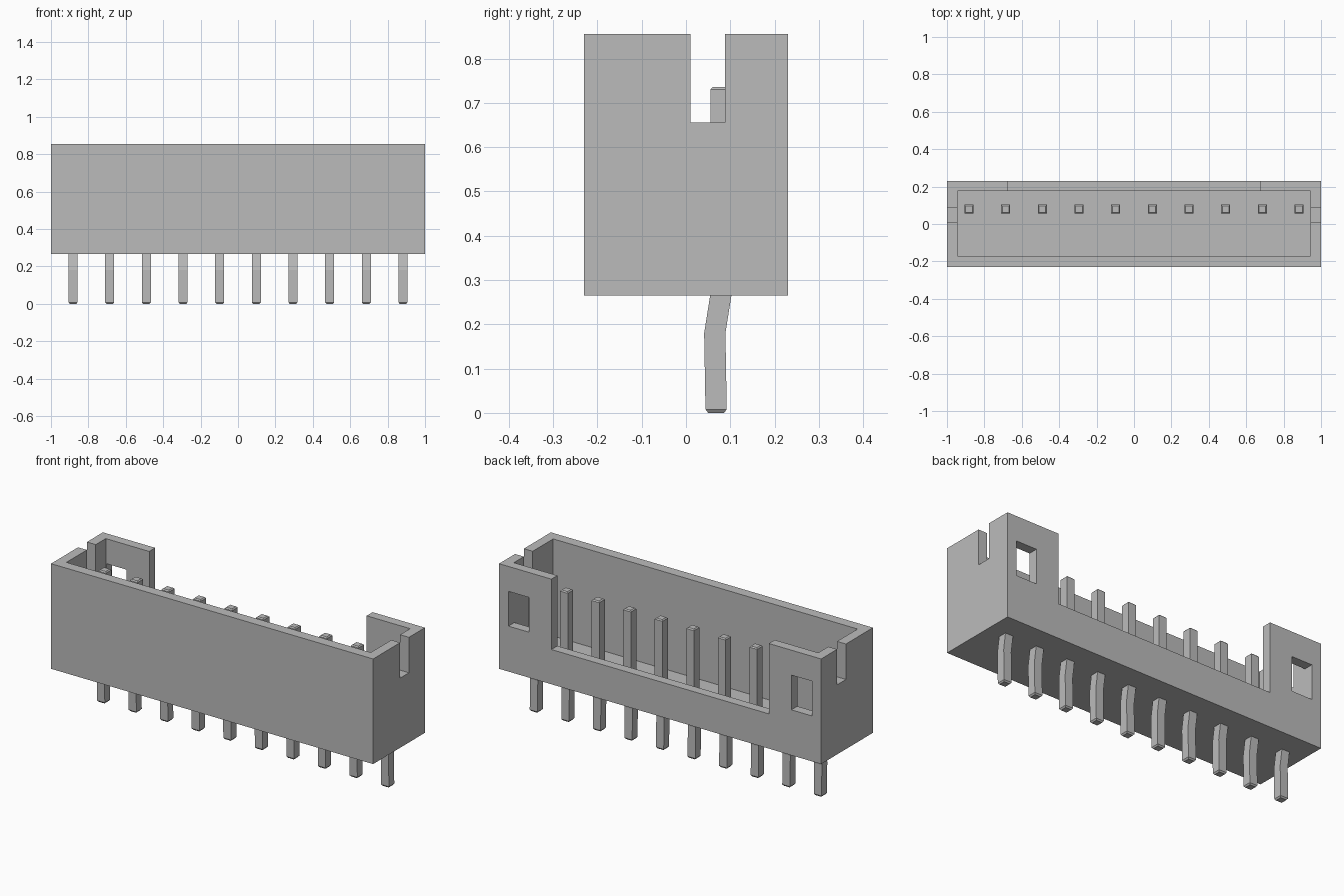
import bpy, bmesh

cube = bpy.data.objects.get("Cube")
if cube:
    bpy.data.objects.remove(cube, do_unlink=True)

GREY = (0.5, 0.5, 0.5, 1.0)
grey = bpy.data.materials.new("plain grey")
grey.use_nodes = True
grey.diffuse_color = GREY
grey.node_tree.nodes["Principled BSDF"].inputs["Base Color"].default_value = GREY


def finish(name, bm):
    """Turn a bmesh into a flat-shaded grey object."""
    bmesh.ops.recalc_face_normals(bm, faces=bm.faces)
    mesh = bpy.data.meshes.new(name)
    bm.to_mesh(mesh)
    bm.free()
    mesh.materials.append(grey)
    obj = bpy.data.objects.new(name, mesh)
    bpy.context.collection.objects.link(obj)
    return obj


def box(name, xs, ys, zs):
    """Box spanning the given ranges."""
    bm = bmesh.new()
    bmesh.ops.create_cube(bm, size=1)
    for v in bm.verts:
        v.co = [r[0] if c < 0 else r[1] for c, r in zip(v.co, (xs, ys, zs))]
    return finish(name, bm)


# Housing block and the openings cut into it
BASE, TOP, OVER = 0.265, 0.855, 1.0
housing = box("housing", (-1, 1), (-0.23, 0.23), (BASE, TOP))
cutters = [
    box("cavity_cutter", (-0.945, 0.945), (-0.172, 0.177), (0.31, OVER)),
    box("back_opening_cutter", (-0.675, 0.675), (0.12, 0.3), (0.46, OVER)),
    box("side_slot_cutter", (-1.1, 1.1), (0.01, 0.088), (0.656, OVER)),
]
for side in (-1, 1):
    xs = sorted((side * 0.815, side * 0.942))
    cutters.append(box("window_cutter", xs, (0.12, 0.3), (0.52, 0.715)))

for cutter in cutters:
    cutter.hide_render = True
    mod = housing.modifiers.new(cutter.name, "BOOLEAN")
    mod.operation = "DIFFERENCE"
    mod.solver = "EXACT"
    mod.object = cutter

# Bake the cuts, then drop the cutters
graph = bpy.context.evaluated_depsgraph_get()
cut_mesh = bpy.data.meshes.new_from_object(housing.evaluated_get(graph))
housing.modifiers.clear()
housing.data = cut_mesh
for cutter in cutters:
    bpy.data.objects.remove(cutter, do_unlink=True)

# Contact pins: square section swept along a kinked path (y, z, half width)
PATH = [(0.068, 0.0, 0.018), (0.068, 0.008, 0.024), (0.065, 0.18, 0.024),
        (0.079, 0.268, 0.024), (0.079, 0.73, 0.024), (0.079, 0.736, 0.018)]


def pin(name, x):
    bm = bmesh.new()
    rings = []
    for y, z, h in PATH:
        corners = [(-h, -h), (h, -h), (h, h), (-h, h)]
        rings.append([bm.verts.new((x + a, y + b, z)) for a, b in corners])
    for low, high in zip(rings, rings[1:]):
        for i in range(4):
            j = (i + 1) % 4
            bm.faces.new((low[i], low[j], high[j], high[i]))
    bm.faces.new(rings[0])
    bm.faces.new(rings[-1])
    return finish(name, bm)


COUNT, PITCH = 10, 0.196
for n in range(COUNT):
    pin(f"contact_pin_{n + 1}", (n - (COUNT - 1) / 2) * PITCH)
